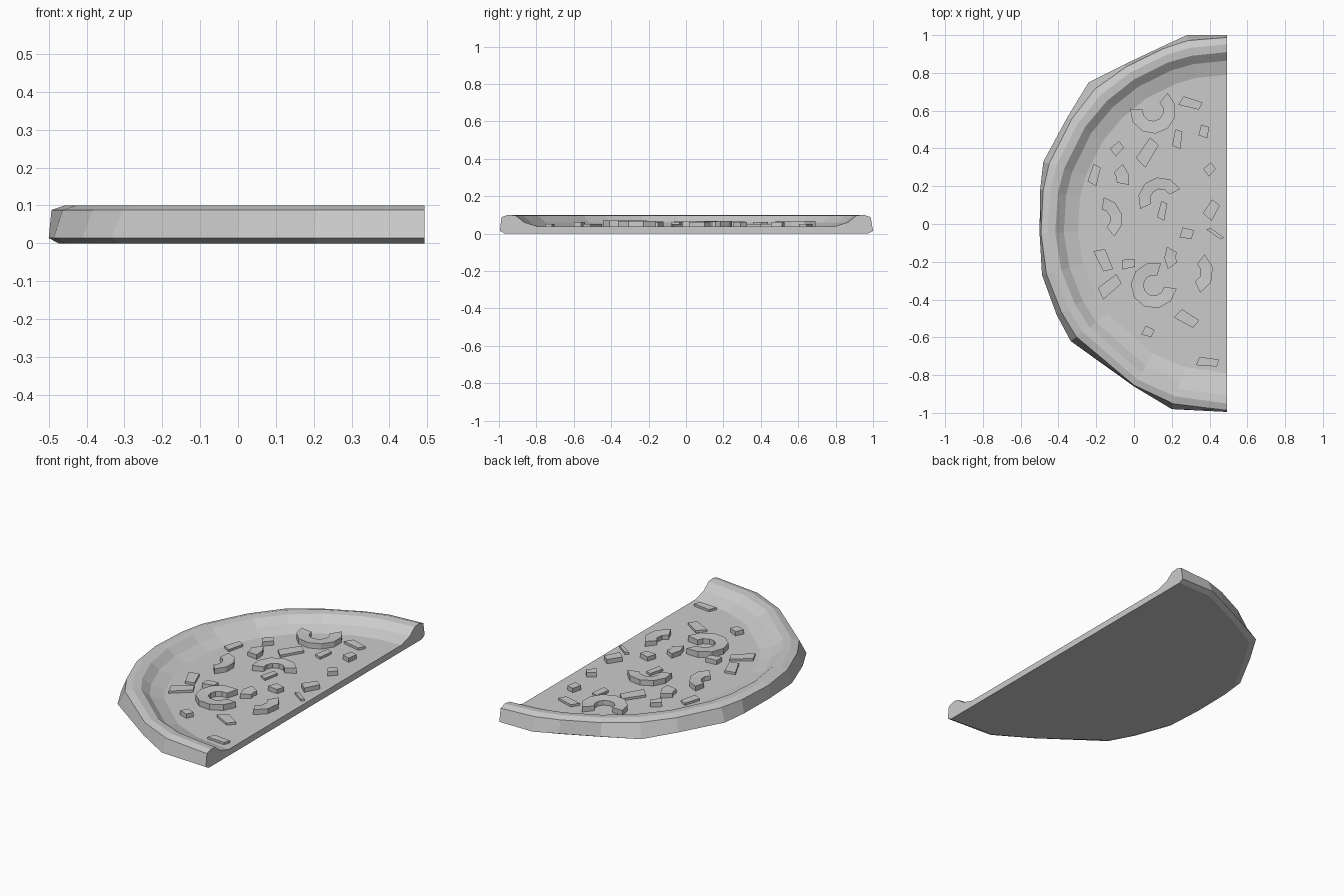
import bpy, bmesh
from math import sin, cos, radians, atan2, hypot

if "Cube" in bpy.data.objects:
    bpy.data.objects.remove(bpy.data.objects["Cube"])

CX = 0.492          # centre of the full disc, on the cut edge
FLOOR = 0.037


def make(name, verts, faces):
    bm = bmesh.new()
    vs = [bm.verts.new(v) for v in verts]
    for f in faces:
        bm.faces.new([vs[i] for i in f])
    bmesh.ops.recalc_face_normals(bm, faces=bm.faces)
    me = bpy.data.meshes.new(name)
    bm.to_mesh(me)
    bm.free()
    ob = bpy.data.objects.new(name, me)
    bpy.context.collection.objects.link(ob)
    return ob


# half disc with raised crust: irregular outline swept through a rim profile
outline = [(0.492, 1.0), (0.28, 1.0), (0.15, 0.94), (-0.05, 0.845), (-0.24, 0.75),
           (-0.35, 0.57), (-0.48, 0.33), (-0.497, 0.18), (-0.5, -0.05), (-0.487, -0.27),
           (-0.41, -0.48), (-0.335, -0.62), (0.0, -0.86), (0.2, -0.98), (0.492, -0.995)]
# (radius, z, share of the irregular outline)
profile = [(0.965, 0.0, 0.8), (0.99, 0.014, 1.0), (0.985, 0.088, 0.25), (0.95, 0.1, 0.1),
           (0.91, 0.096, 0), (0.865, 0.06, 0), (0.79, FLOOR, 0)]
n, m = len(outline), len(profile)
verts, faces = [], []
for r, z, k in profile:
    for x, y in outline:
        a = atan2(y, x - CX)
        own = hypot(x - CX, y) * r / 0.99
        rad = r + (own - r) * k
        if k == 1.0:
            rad = hypot(x - CX, y)
        verts.append((CX + rad * cos(a), max(-1, min(1, rad * sin(a))), z))
for j in range(m - 1):
    for i in range(n - 1):
        faces.append((j * n + i, j * n + i + 1, (j + 1) * n + i + 1, (j + 1) * n + i))
faces.append(list(range(n)))                             # underside
faces.append(list(range((m - 1) * n, m * n)))            # inner floor
faces.append([j * n for j in range(m)] + [j * n + n - 1 for j in reversed(range(m))])  # cut face
make("half_pizza_base", verts, faces)


# curved topping slices: x, y, inner radius, outer radius, start and end angle, top z
def ring_slice(name, x, y, ri, ro, a0, a1, top):
    s = max(2, round((a1 - a0) / 36))
    v, f = [], []
    for i in range(s + 1):
        a = radians(a0 + (a1 - a0) * i / s)
        for r, z in ((ri, FLOOR - 0.01), (ro, FLOOR - 0.01), (ro, top), (ri, top - 0.004)):
            v.append((x + r * cos(a), y + r * sin(a), z))
    for i in range(s):
        for k in range(4):
            f.append((i * 4 + k, i * 4 + (k + 1) % 4, i * 4 + 4 + (k + 1) % 4, i * 4 + 4 + k))
    f += [(0, 1, 2, 3), tuple(s * 4 + k for k in range(4))]
    make(name, v, f)


slices = [(0.10, 0.60, 0.055, 0.122, 175, 410, 0.068), (0.14, 0.13, 0.055, 0.118, 28, 205, 0.068),
          (0.105, -0.325, 0.055, 0.122, 72, 352, 0.07), (-0.18, 0.025, 0.055, 0.118, -50, 80, 0.066),
          (0.30, -0.255, 0.055, 0.12, -65, 52, 0.066), (-0.155, 0.23, 0.065, 0.13, -10, 42, 0.064),
          (0.27, -0.175, 0.05, 0.11, 150, 215, 0.064)]
for i, s in enumerate(slices):
    ring_slice(f"pepper_slice_{i + 1}", *s)


# tapered flat chips: x, y, length, width, angle, top z
def chip(name, x, y, l, w, ang, top):
    c, s = cos(radians(ang)), sin(radians(ang))
    corners = [(-l / 2, -w / 2), (l * 0.42, -w * 0.45), (l / 2, w * 0.4), (-l * 0.38, w / 2)]
    v = [(x + p * c - q * s, y + p * s + q * c, z)
         for z in (FLOOR - 0.01, top) for p, q in corners]
    f = [(0, 1, 2, 3), (4, 5, 6, 7)] + [(k, (k + 1) % 4, 4 + (k + 1) % 4, 4 + k) for k in range(4)]
    make(name, v, f)


LOW, HIGH = 0.05, 0.062
chips = [(0.30, 0.64, 0.12, 0.05, -15, LOW), (0.23, 0.45, 0.10, 0.045, 82, LOW),
         (0.37, 0.49, 0.065, 0.05, 80, HIGH), (0.40, 0.29, 0.06, 0.05, 45, HIGH),
         (-0.09, 0.40, 0.07, 0.05, 45, HIGH), (-0.21, 0.26, 0.11, 0.05, 75, LOW),
         (0.07, 0.38, 0.15, 0.07, 58, LOW), (0.15, 0.07, 0.10, 0.04, 78, LOW),
         (0.41, 0.075, 0.10, 0.06, 60, HIGH), (0.28, -0.05, 0.07, 0.055, -10, HIGH),
         (0.43, -0.05, 0.10, 0.02, -35, LOW), (-0.16, -0.19, 0.13, 0.06, -65, LOW),
         (-0.03, -0.21, 0.075, 0.05, 10, HIGH), (-0.13, -0.33, 0.14, 0.065, 40, LOW),
         (0.28, -0.50, 0.125, 0.06, -30, LOW), (0.075, -0.57, 0.06, 0.05, -20, HIGH),
         (0.39, -0.73, 0.12, 0.045, -5, LOW)]
for i, c in enumerate(chips):
    chip(f"topping_chip_{i + 1}", *c)
